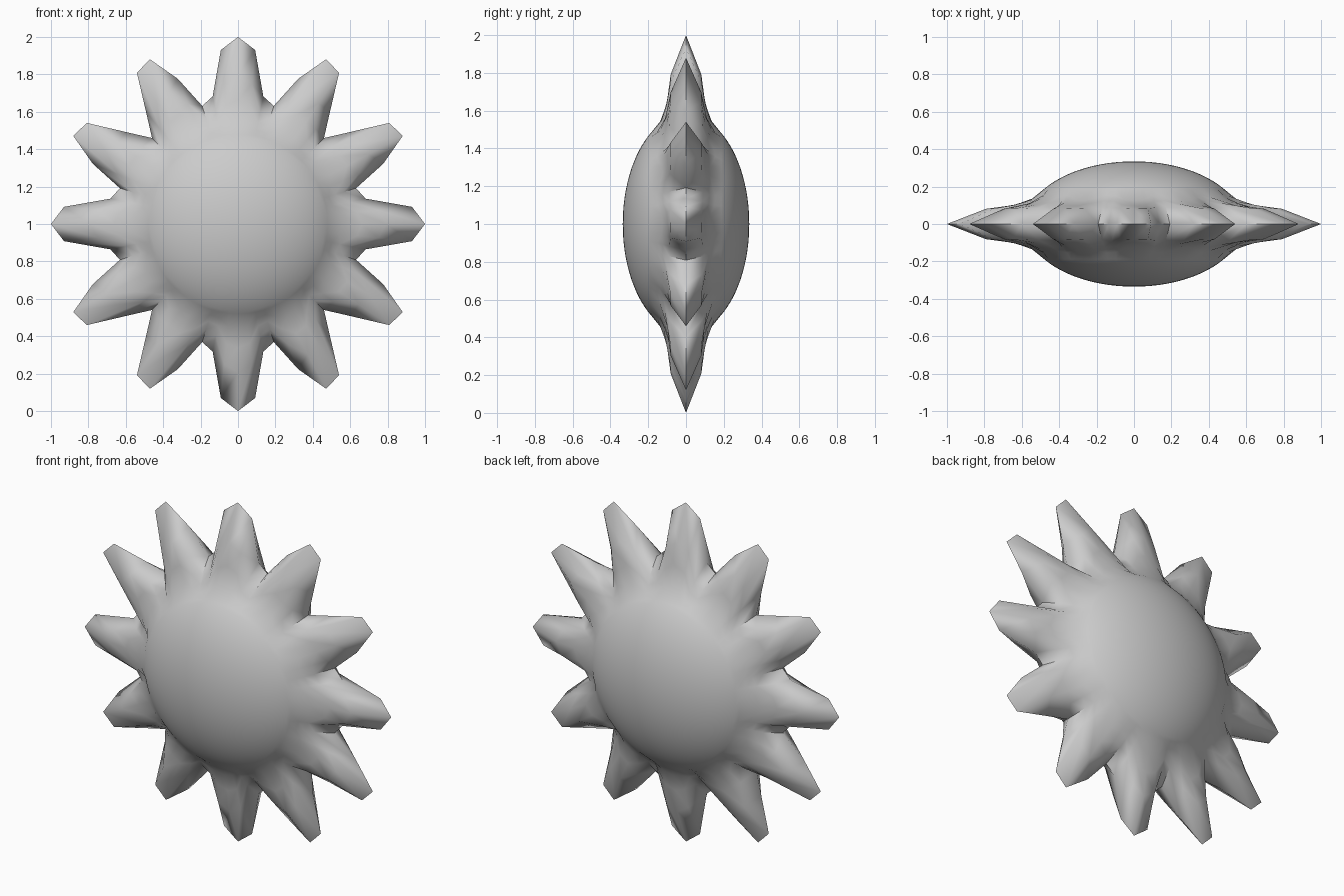
import bpy, bmesh
from math import sin, cos, pi, sqrt, radians

if "Cube" in bpy.data.objects:
    bpy.data.objects.remove(bpy.data.objects["Cube"])

SEG = 64
# Ray outline radius over one eighth of the turn, mirrored all round
OCTANT = [1.0, 0.935, 0.695, 0.66, 0.84, 0.998, 0.973, 0.775, 0.65]
A, B = 0.58, 0.335            # dome radius and half depth
INNER = 0.48                  # where the dome ends and the rays begin


def outline(i):
    k = i % 16
    return OCTANT[k if k <= 8 else 16 - k]


# Ring steps from dome edge to outline: (fraction, depth at valley, depth at ray)
RAY_STEPS = [(0.15, 0.155, 0.125), (0.35, 0.125, 0.097), (0.6, 0.09, 0.081)]

bm = bmesh.new()


def point(i, r, y):
    a = 2 * pi * i / SEG
    return bm.verts.new((r * sin(a), y, 1 + r * cos(a)))


def bridge(r1, r2):
    for i in range(SEG):
        j = (i + 1) % SEG
        bm.faces.new((r1[i], r1[j], r2[j], r2[i]))


# Sharp star outline shared by both halves
rim = [point(i, outline(i), 0) for i in range(SEG)]

for side in (-1, 1):
    rings = []
    # Smooth dome
    for n in range(1, 15):
        r = INNER * sin(n / 14 * pi / 2 * 0.8) / sin(pi / 2 * 0.8)
        y = B * sqrt(1 - (r / A) ** 2)
        rings.append([point(i, r, side * y) for i in range(SEG)])
    # Rays blending out of the dome
    for t, valley, ray in RAY_STEPS:
        ring = []
        for i in range(SEG):
            R = outline(i)
            s = (R - 0.65) / 0.35
            ring.append(point(i, INNER + t * (R - INNER),
                              side * (valley + (ray - valley) * s)))
        rings.append(ring)
    rings.append(rim)
    for r1, r2 in zip(rings, rings[1:]):
        bridge(r1, r2)
    pole = bm.verts.new((0, side * B, 1))
    for i in range(SEG):
        bm.faces.new((pole, rings[0][i], rings[0][(i + 1) % SEG]))

bmesh.ops.recalc_face_normals(bm, faces=bm.faces)
mesh = bpy.data.meshes.new("sun")
bm.to_mesh(mesh)
bm.free()
sun = bpy.data.objects.new("sun", mesh)
bpy.context.collection.objects.link(sun)

bpy.context.view_layer.objects.active = sun
sun.select_set(True)
bpy.ops.object.shade_smooth_by_angle(angle=radians(60))
